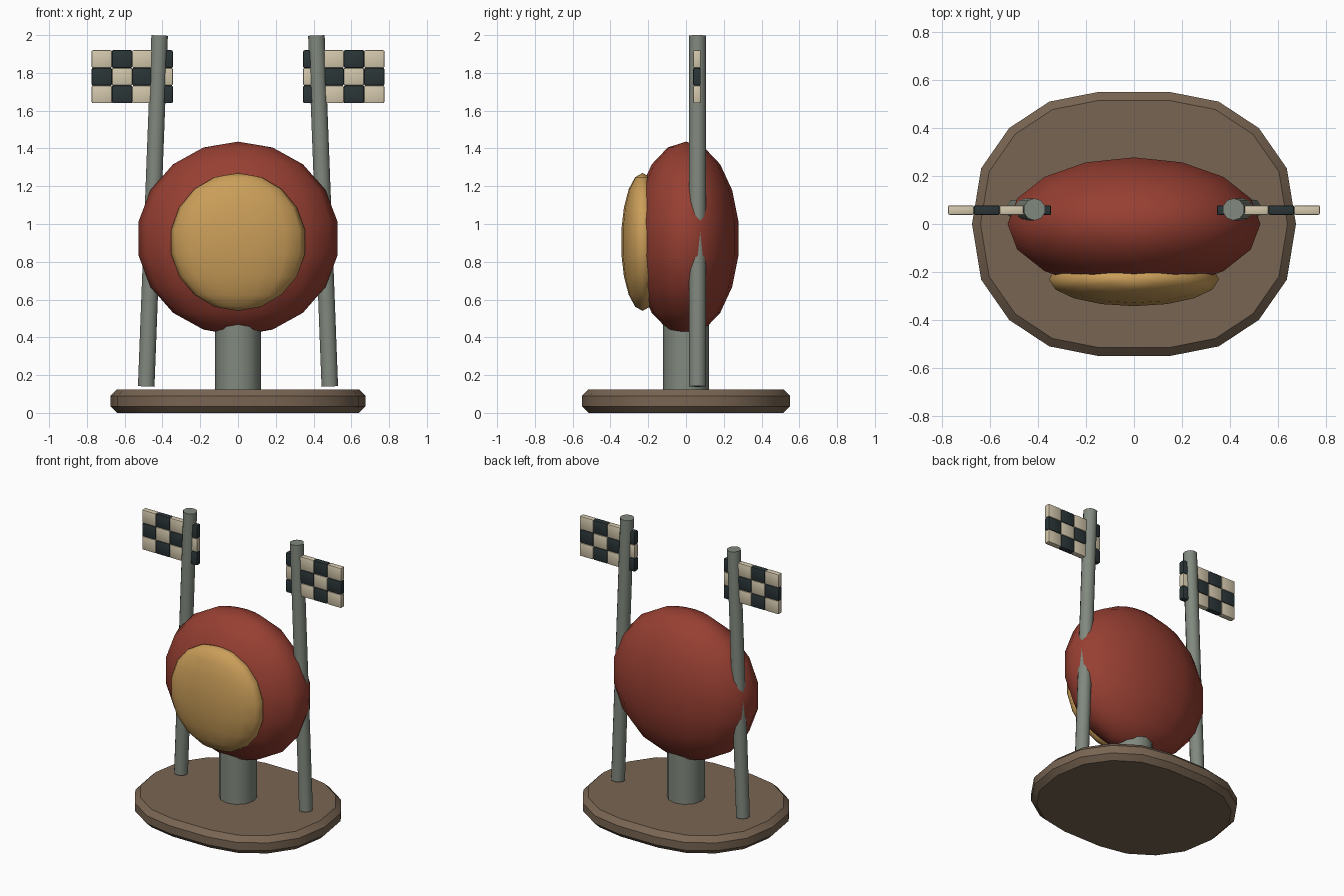
import bpy, bmesh
from math import radians
from mathutils import Matrix, Vector

cube = bpy.data.objects.get("Cube")
if cube:
    bpy.data.objects.remove(cube, do_unlink=True)


def material(name, rgb):
    m = bpy.data.materials.new(name)
    m.use_nodes = True
    m.diffuse_color = (*rgb, 1)
    m.node_tree.nodes["Principled BSDF"].inputs["Base Color"].default_value = (*rgb, 1)
    return m


RED = material("brick_red", (0.31, 0.05, 0.032))
GOLD = material("ochre_gold", (0.59, 0.34, 0.1))
BROWN = material("wood_brown", (0.19, 0.13, 0.085))
GREY = material("metal_grey", (0.22, 0.25, 0.21))
CREAM = material("flag_cream", (0.66, 0.58, 0.42))
DARK = material("flag_dark", (0.024, 0.036, 0.038))


def finish(name, bm, mats, angle=40):
    bmesh.ops.recalc_face_normals(bm, faces=bm.faces)
    mesh = bpy.data.meshes.new(name)
    bm.to_mesh(mesh)
    bm.free()
    for m in mats:
        mesh.materials.append(m)
    ob = bpy.data.objects.new(name, mesh)
    bpy.context.collection.objects.link(ob)
    bpy.ops.object.select_all(action='DESELECT')
    ob.select_set(True)
    bpy.context.view_layer.objects.active = ob
    bpy.ops.object.shade_smooth_by_angle(angle=radians(angle))
    return ob


def ellipsoid(name, centre, radii, mat):
    bm = bmesh.new()
    bmesh.ops.create_uvsphere(
        bm, u_segments=16, v_segments=9, radius=1,
        matrix=Matrix.Translation(centre) @ Matrix.Diagonal((*radii, 1)))
    return finish(name, bm, [mat], 180)


def rod(name, start, end, radius, sides, mat):
    start, end = Vector(start), Vector(end)
    axis = end - start
    turn = Vector((0, 0, 1)).rotation_difference(axis).to_matrix().to_4x4()
    bm = bmesh.new()
    bmesh.ops.create_cone(
        bm, cap_ends=True, segments=sides, radius1=radius, radius2=radius,
        depth=axis.length, matrix=Matrix.Translation((start + end) / 2) @ turn)
    return finish(name, bm, [mat])


# Oval base with chamfered rims, one quadrant mirrored into the full outline
quarter = [(0.675, 0), (0.637, 0.232), (0.52, 0.4), (0.353, 0.51), (0.15, 0.55)]
upper = quarter + [(-x, y) for x, y in reversed(quarter)]
outline = upper + [(x, -y) for x, y in reversed(upper[1:-1])]
bm = bmesh.new()
floor = bm.faces.new([bm.verts.new((x, y, 0)) for x, y in outline])
up = bmesh.ops.extrude_face_region(bm, geom=[floor])
bmesh.ops.translate(bm, vec=(0, 0, 0.125),
                    verts=[v for v in up["geom"] if isinstance(v, bmesh.types.BMVert)])
rims = [e for e in bm.edges if abs(e.verts[0].co.z - e.verts[1].co.z) < 0.001]
bmesh.ops.bevel(bm, geom=rims, offset=0.035, segments=1, affect='EDGES')
finish("base", bm, [BROWN])

# Stem, round body and front disc
rod("stem", (0, 0, 0.11), (0, 0, 0.52), 0.122, 12, GREY)
ellipsoid("body", (0, 0, 0.923), (0.535, 0.282, 0.513), RED)
ellipsoid("front_disc", (0, -0.23, 0.905), (0.36, 0.114, 0.365), GOLD)


# Chequered flag made of softly bevelled tiles, counted from the outer edge
def flag(name, side):
    w, t, h = 0.1075, 0.04, 0.0935
    bm = bmesh.new()
    for col in range(4):
        for row in range(3):
            centre = (side * (0.775 - w * (col + 0.5)), 0.058, 1.92 - h * (row + 0.5))
            before = set(bm.faces)
            made = bmesh.ops.create_cube(
                bm, size=1, matrix=Matrix.Translation(centre) @ Matrix.Diagonal((w, t, h, 1)))
            edges = {e for v in made["verts"] for e in v.link_edges}
            bmesh.ops.bevel(bm, geom=list(edges), offset=0.007, segments=2,
                            profile=0.5, affect='EDGES')
            for f in set(bm.faces) - before:
                f.material_index = (col + row) % 2
    finish(name, bm, [CREAM, DARK])


# Leaning poles and their flags on both sides
for side, label in ((1, "left"), (-1, "right")):
    rod(label + "_pole", (side * 0.486, 0.061, 0.14), (side * 0.415, 0.061, 1.998),
        0.046, 10, GREY)
    flag(label + "_flag", side)
